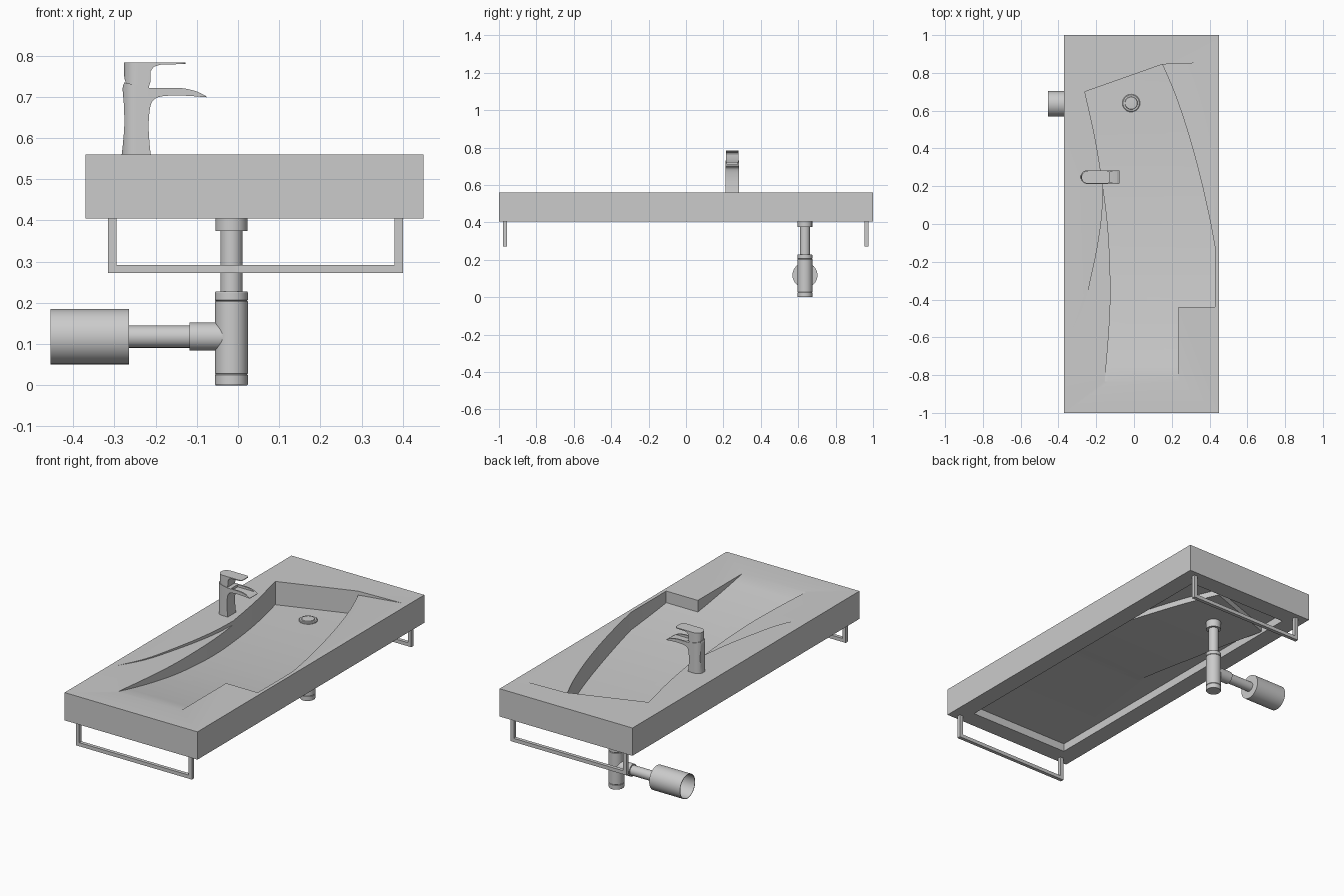
import bpy, bmesh, math
from mathutils import Vector, Matrix

if "Cube" in bpy.data.objects:
    bpy.data.objects.remove(bpy.data.objects["Cube"])

TOP, BOT = 0.56, 0.405


def finish(name, bm):
    bmesh.ops.recalc_face_normals(bm, faces=bm.faces)
    me = bpy.data.meshes.new(name)
    bm.to_mesh(me)
    bm.free()
    ob = bpy.data.objects.new(name, me)
    bpy.context.collection.objects.link(ob)
    return ob


def prism(name, pts, lo, hi, axis='z'):
    """Extrude a 2D outline along an axis; lo may be a function of (a, b)."""
    put = {'x': lambda a, b, t: (t, a, b), 'y': lambda a, b, t: (a, t, b),
           'z': lambda a, b, t: (a, b, t)}[axis]
    f = lo if callable(lo) else (lambda a, b: lo)
    bm = bmesh.new()
    lower = [bm.verts.new(put(a, b, f(a, b))) for a, b in pts]
    upper = [bm.verts.new(put(a, b, hi)) for a, b in pts]
    bm.faces.new(lower)
    bm.faces.new(upper)
    n = len(pts)
    for i in range(n):
        j = (i + 1) % n
        bm.faces.new((lower[i], lower[j], upper[j], upper[i]))
    return finish(name, bm)


def rect(x0, x1, y0, y1):
    return [(x0, y0), (x1, y0), (x1, y1), (x0, y1)]


def lathe(name, prof, origin, rot=None, n=40):
    """Spin (radius, height) points about the local z axis."""
    bm = bmesh.new()
    vs = [bm.verts.new((r, 0, h)) for r, h in prof]
    es = [bm.edges.new(p) for p in zip(vs, vs[1:])]
    bmesh.ops.spin(bm, geom=vs + es, cent=(0, 0, 0), axis=(0, 0, 1),
                   angle=2 * math.pi, steps=n, use_duplicate=False)
    bmesh.ops.remove_doubles(bm, verts=bm.verts, dist=1e-5)
    bm.transform(Matrix.Translation(origin) @ (rot or Matrix()))
    return finish(name, bm)


def boolean(ob, other, op):
    m = ob.modifiers.new('bool', 'BOOLEAN')
    m.operation, m.object, m.solver = op, other, 'EXACT'
    dg = bpy.context.evaluated_depsgraph_get()
    me = bpy.data.meshes.new_from_object(ob.evaluated_get(dg))
    ob.modifiers.clear()
    ob.data = me
    bpy.data.objects.remove(other)


def curve(pts, n=5):
    """Catmull-Rom through 2D points."""
    p = [Vector(q) for q in pts]
    p = [2 * p[0] - p[1]] + p + [2 * p[-1] - p[-2]]
    out = []
    for i in range(1, len(p) - 2):
        a, b, c, d = p[i - 1:i + 3]
        for k in range(n):
            t = k / n
            v = 0.5 * (2 * b + (c - a) * t + (2 * a - 5 * b + 4 * c - d) * t ** 2
                       + (3 * b - a - 3 * c + d) * t ** 3)
            out.append((v.x, v.y))
    return out + [tuple(pts[-1])]


def plane_z(a, b, c, drop):
    """Plane level with TOP along a-b and sunk by drop at c."""
    a, b, c = (Vector(p) for p in (a, b, c))
    nrm = Vector((a.y - b.y, b.x - a.x))
    k = drop / nrm.dot(c - a)
    return lambda x, y: TOP - k * nrm.dot(Vector((x, y)) - a)


# basin outline curves
right = curve([(.15, .845), (.22, .68), (.29, .47), (.35, .25), (.40, .03), (.43, -.13)])
left = curve([(-.155, -.835), (-.135, -.6), (-.125, -.4), (-.128, -.2),
              (-.14, 0), (-.165, .2), (-.205, .45), (-.26, .70)])
outline = right + [(.43, -.44), (.235, -.44), (.235, -.835)] + left
ledge = curve([(-.34, -.59), (-.265, -.43), (-.22, -.25), (-.19, -.1), (-.17, .05), (-.163, .2)])


def bowl(name, scale, sink):
    """Outline prism trimmed by the curved floor."""
    pts = [(.08 + (x - .08) * scale, y * scale) for x, y in outline]
    ob = prism(name, pts, .3, TOP - .01 if sink else .65)
    floor = [(-.95, TOP - sink + .005)]
    for i in range(21):
        s = 1 - i / 20
        floor.append((.8 - 1.635 * s, TOP - sink - .13 * (1 - s ** 2.5)))
    floor += [(.95, TOP - sink - .13), (.95, .8), (-.95, .8)]
    boolean(ob, prism('floor_cutter', floor, -.6, .6, 'x'), 'INTERSECT')
    return ob


# washbasin slab: hollow underside, bowl shell, bowl and two shallow sloping facets
basin = prism('washbasin', rect(-.37, .45, -1, 1), BOT, TOP)
boolean(basin, prism('cavity', rect(-.27, .35, -.9, .9), .3, .45), 'DIFFERENCE')
boolean(basin, bowl('shell', 1.04, .012), 'UNION')
boolean(basin, bowl('bowl_cutter', 1, 0), 'DIFFERENCE')
inner = [(x + .02, y) for x, y in left if y < .19]
boolean(basin, prism('left_facet', ledge + inner[::-1] + [(-.155, -.835)],
                     plane_z((-.34, -.59), (-.155, -.835), (-.163, .2), .022), .65), 'DIFFERENCE')
inner = [(x - .02, y - .02) for x, y in right]
boolean(basin, prism('right_facet', [(.41, .855), (.15, .845)] + inner + [(.43, -.13)],
                     plane_z((.43, -.13), (.41, .855), (.15, .845), .022), .65), 'DIFFERENCE')

# drain plug
lathe('drain_plug', [(0, -.01), (.047, -.01), (.047, .005), (.043, .008), (.034, .008),
                     (.032, .012), (0, .014)], (-.015, .64, .43))

# towel rails at both ends
u = [(-.315, BOT), (-.315, .272), (.40, .272), (.40, BOT),
     (.38, BOT), (.38, .292), (-.295, .292), (-.295, BOT)]
for label, y in (('front', -.968), ('back', .965)):
    prism(label + '_towel_rail', u, y - .01, y + .01, 'y')

# waste pipe and bottle trap
PX, PY, PZ = -.016, .636, .118
lathe('waste_pipe', [(0, .2), (.027, .2), (.027, .375), (.039, .375), (.039, .42), (0, .42)],
      (PX, PY, 0))
lathe('bottle_trap', [(0, 0), (.038, 0), (.04, .003), (.04, .025), (.038, .027), (.04, .029),
                      (.04, .203), (.038, .205), (.04, .207), (.04, .225), (.038, .228),
                      (0, .228)], (PX, PY, 0))
to_wall = Matrix.Rotation(-math.pi / 2, 4, 'Y')
lathe('outlet_pipe', [(0, 0), (.034, .02), (.034, .102), (.027, .102), (.027, .255), (0, .255)],
      (PX, PY, PZ), to_wall)
lathe('wall_cup', [(0, .249), (.067, .249), (.067, .439), (.064, .439), (.064, .253), (0, .253)],
      (PX, PY, PZ), to_wall)

# tap: side profiles trimmed by a rounded plan shape
TY = .248


def tap_part(name, prof, x0, x1, w, tip):
    ob = prism(name, prof, TY - .1, TY + .1, 'y')
    plan = [(x0 + .035 - .035 * math.sin(a), TY + w * math.cos(a))
            for a in [math.pi * i / 16 for i in range(17)]]
    plan += [(x1 - tip + tip * math.sin(a), TY - (w - tip) - tip * math.cos(a))
             for a in [math.pi / 2 * i / 5 for i in range(6)]]
    plan += [(x1 - tip + tip * math.cos(a), TY + (w - tip) + tip * math.sin(a))
             for a in [math.pi / 2 * i / 5 for i in range(6)]]
    boolean(ob, prism('plan', plan, .5, .9), 'INTERSECT')
    return ob


back = curve([(-.276, .735), (-.28, .72), (-.277, .68), (-.276, .63), (-.28, .58), (-.283, .555)])
front = curve([(-.211, .555), (-.214, .58), (-.217, .63), (-.213, .675), (-.203, .694),
               (-.18, .702), (-.13, .703), (-.076, .699)])
spout_top = curve([(-.076, .701), (-.10, .713), (-.135, .721), (-.18, .722), (-.215, .722)])
body = tap_part('tap_body', back + front + spout_top, -.283, -.075, .036, .008)
boolean(body, prism('trough', rect(-.195, -.06, TY - .028, TY + .028), .709, .8), 'DIFFERENCE')
head = [(-.277, .784), (-.276, .745), (-.272, .733), (-.25, .727), (-.217, .722), (-.213, .735),
        (-.212, .762), (-.205, .773), (-.19, .778), (-.128, .780), (-.128, .784)]
tap_part('tap_lever', head, -.278, -.128, .034, .015)

# smooth shading with crisp edges
for ob in bpy.context.scene.objects:
    ob.select_set(True)
    bpy.context.view_layer.objects.active = ob
bpy.ops.object.shade_smooth_by_angle(angle=math.radians(30))
